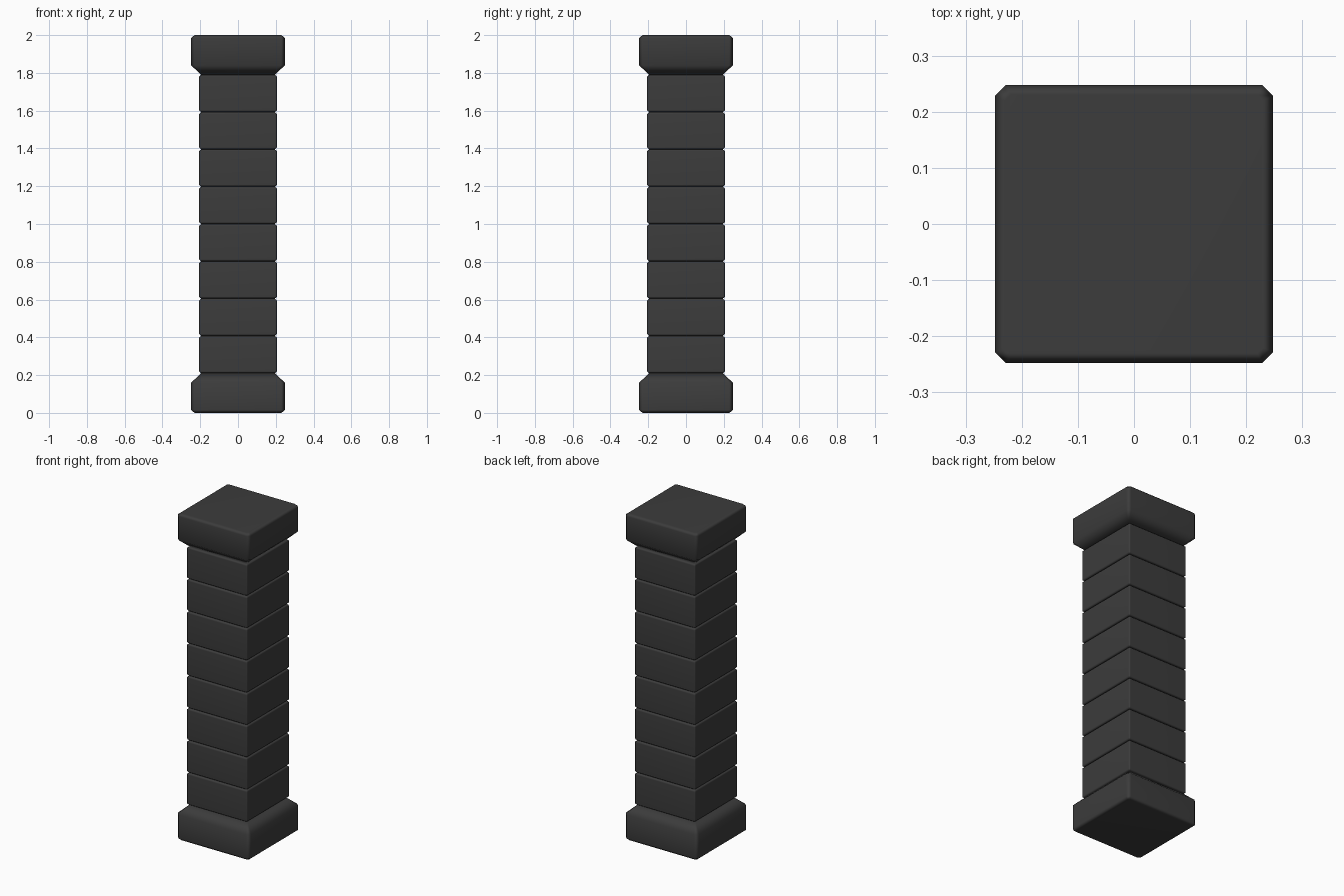
import bpy, bmesh, math

if "Cube" in bpy.data.objects:
    bpy.data.objects.remove(bpy.data.objects["Cube"])

dark = bpy.data.materials.new("dark_stone")
dark.diffuse_color = (0.045, 0.045, 0.045, 1)
dark.use_nodes = True
dark.node_tree.nodes["Principled BSDF"].inputs["Base Color"].default_value = dark.diffuse_color


def block(name, rings):
    """Loft chamfered squares; each ring is (z, half width, corner chamfer)."""
    bm = bmesh.new()
    loops = []
    for z, h, c in rings:
        k = h - c
        pts = [(h, -k), (h, k), (k, h), (-k, h), (-h, k), (-h, -k), (-k, -h), (k, -h)]
        loops.append([bm.verts.new((x, y, z)) for x, y in pts])
    for a, b in zip(loops, loops[1:]):
        for i in range(8):
            j = (i + 1) % 8
            bm.faces.new((a[i], a[j], b[j], b[i]))
    bm.faces.new(loops[0][::-1])
    bm.faces.new(loops[-1])
    me = bpy.data.meshes.new(name)
    bm.to_mesh(me)
    bm.free()
    ob = bpy.data.objects.new(name, me)
    bpy.context.collection.objects.link(ob)
    me.materials.append(dark)
    bpy.ops.object.select_all(action='DESELECT')
    ob.select_set(True)
    bpy.context.view_layer.objects.active = ob
    bpy.ops.object.shade_smooth_by_angle(angle=math.radians(60))
    # Keep the broad faces looking flat beside the chamfers
    ob.modifiers.new("flat_faces", 'WEIGHTED_NORMAL').keep_sharp = True
    return ob


# Base and capital share one profile, mirrored top to bottom
profile = [(0, 0.23, 0.01), (0.015, 0.248, 0.02), (0.16, 0.248, 0.02), (0.21, 0.195, 0.01)]
block("base", profile)
block("capital", [(2 - z, h, c) for z, h, c in reversed(profile)])

# Shaft of eight stacked stones with grooved joints
bottom, top, count = 0.21, 1.79, 8
step = (top - bottom) / count
for i in range(count):
    z0, z1 = bottom + i * step, bottom + (i + 1) * step
    block(f"shaft_stone_{i + 1}", [(z0, 0.195, 0.004), (z0 + 0.01, 0.206, 0.008),
                                   (z1 - 0.01, 0.206, 0.008), (z1, 0.195, 0.004)])
